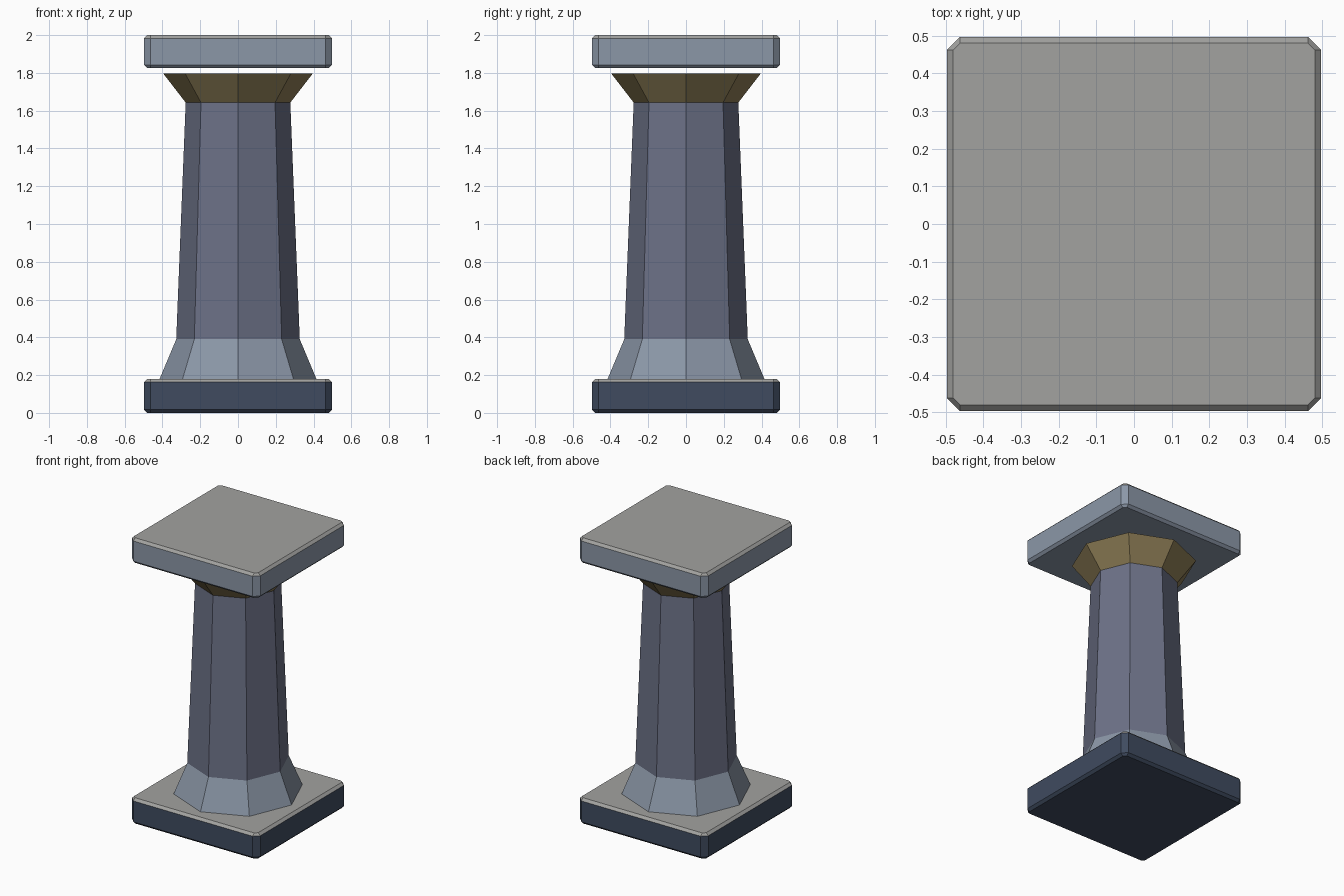
import bpy, bmesh, math

if "Cube" in bpy.data.objects:
    bpy.data.objects.remove(bpy.data.objects["Cube"])

def material(name, rgb):
    m = bpy.data.materials.new(name)
    m.diffuse_color = (*rgb, 1)
    m.use_nodes = True
    m.node_tree.nodes["Principled BSDF"].inputs["Base Color"].default_value = m.diffuse_color
    return m

stone = material("slate stone", (0.26, 0.31, 0.39))
shaft_mat = material("blue stone", (0.15, 0.165, 0.24))
bronze = material("bronze", (0.26, 0.20, 0.09))
navy = material("dark blue stone", (0.05, 0.07, 0.115))
grey = material("worn grey stone", (0.36, 0.36, 0.35))

def loft(name, rings, mats, cap_bottom=False, cap_top=False):
    """Skin a stack of equal-sized rings; mats[1] goes on upward faces."""
    bm = bmesh.new()
    loops = [[bm.verts.new(p) for p in ring] for ring in rings]
    n = len(loops[0])
    for a, b in zip(loops, loops[1:]):
        for i in range(n):
            j = (i + 1) % n
            bm.faces.new((a[i], a[j], b[j], b[i]))
    if cap_bottom:
        bm.faces.new(loops[0][::-1])
    if cap_top:
        bm.faces.new(loops[-1])
    bm.normal_update()
    if len(mats) > 1:
        for f in bm.faces:
            f.material_index = int(f.normal.z > 0.5)
    me = bpy.data.meshes.new(name)
    bm.to_mesh(me)
    bm.free()
    for m in mats:
        me.materials.append(m)
    ob = bpy.data.objects.new(name, me)
    bpy.context.collection.objects.link(ob)
    return ob

def octagon(r, z):
    return [(r * math.cos(i * math.pi / 4), r * math.sin(i * math.pi / 4), z)
            for i in range(8)]

def chamfered_square(h, f, z):
    """Square of half-size h whose straight sides end at f."""
    return [(h, -f, z), (h, f, z), (f, h, z), (-f, h, z),
            (-h, f, z), (-h, -f, z), (-f, -h, z), (f, -h, z)]

def slab(name, z0, z1, mats):
    b = 0.017
    rings = [chamfered_square(0.48, 0.462, z0), chamfered_square(0.497, 0.462, z0 + b),
             chamfered_square(0.497, 0.462, z1 - b), chamfered_square(0.48, 0.462, z1)]
    loft(name, rings, mats, True, True)

# Square slabs at foot and top
slab("base_slab", 0.0, 0.18, [navy, grey])
slab("top_slab", 1.825, 2.0, [stone, grey])

# Eight-sided column
loft("column_foot", [octagon(0.415, 0.18), octagon(0.327, 0.39)], [stone])
loft("column_shaft", [octagon(0.327, 0.39), octagon(0.277, 1.643)], [shaft_mat])
loft("column_capital", [octagon(0.277, 1.643), octagon(0.396, 1.797)], [bronze], cap_top=True)
